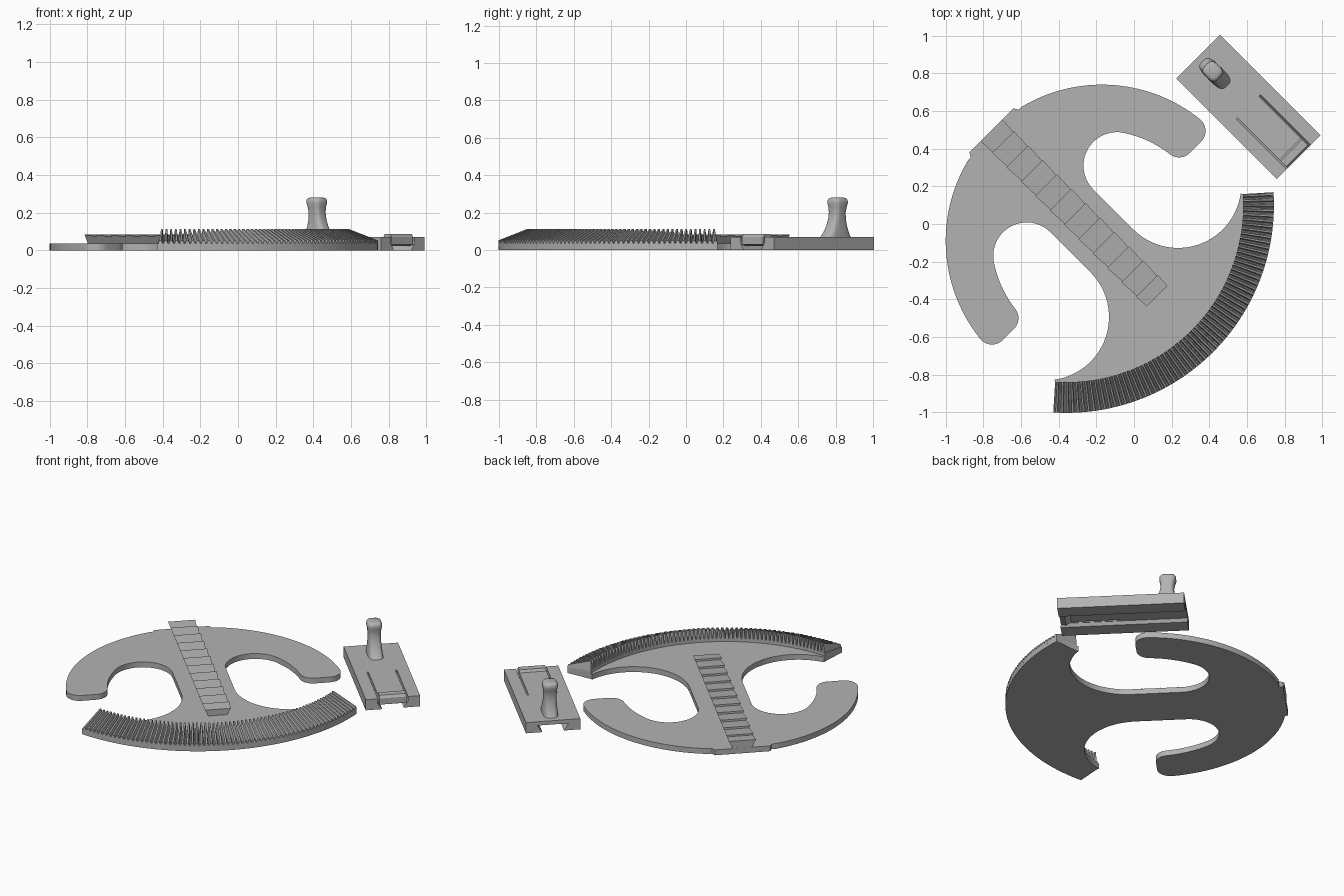
import bpy, bmesh, math
from mathutils import Vector, Matrix

if "Cube" in bpy.data.objects:
    bpy.data.objects.remove(bpy.data.objects["Cube"])

grey = bpy.data.materials.new("plain_grey")
grey.diffuse_color = (0.45, 0.45, 0.45, 1)
grey.use_nodes = True
grey.node_tree.nodes["Principled BSDF"].inputs["Base Color"].default_value = grey.diffuse_color

# Local frames: x runs along the rail, y across it, turned 45 degrees
TURN = Matrix.Rotation(-math.pi / 4, 4, 'Z')
BODY = Matrix.Translation((-0.13, -0.13, 0)) @ TURN
SLIDE = Matrix.Translation((0.607, 0.622, 0)) @ TURN


def finish(name, bm, frame, smooth=None):
    bmesh.ops.recalc_face_normals(bm, faces=bm.faces[:])
    mesh = bpy.data.meshes.new(name)
    bm.to_mesh(mesh)
    bm.free()
    ob = bpy.data.objects.new(name, mesh)
    bpy.context.collection.objects.link(ob)
    ob.matrix_world = frame
    mesh.materials.append(grey)
    if smooth:
        bpy.context.view_layer.objects.active = ob
        ob.select_set(True)
        bpy.ops.object.shade_smooth_by_angle(angle=math.radians(smooth))
        ob.select_set(False)
    return ob


def prism(name, points, vec, frame, smooth=None):
    bm = bmesh.new()
    face = bm.faces.new([bm.verts.new(p) for p in points])
    new = bmesh.ops.extrude_face_region(bm, geom=[face])["geom"]
    bmesh.ops.translate(bm, vec=vec, verts=[v for v in new if isinstance(v, bmesh.types.BMVert)])
    return finish(name, bm, frame, smooth)


def loft(name, rings, frame, smooth=None):
    bm = bmesh.new()
    loops = [[bm.verts.new(p) for p in ring] for ring in rings]
    n = len(loops[0])
    for a, b in zip(loops, loops[1:]):
        for i in range(n):
            bm.faces.new((a[i], a[(i + 1) % n], b[(i + 1) % n], b[i]))
    bm.faces.new(loops[0])
    bm.faces.new(loops[-1])
    return finish(name, bm, frame, smooth)


def arc(cx, cy, r, a0, a1, n):
    angles = [math.radians(a0 + (a1 - a0) * i / n) for i in range(n + 1)]
    return [(cx + r * math.cos(a), cy + r * math.sin(a)) for a in angles]


# Base plate: half outline, mirrored across the rail axis
DISC, ARC, R_OUT, R_IN, END = -0.057, -0.325, 1.103, 0.94, 48.6
T = 0.035
half = [(-0.887, 0.166), (-0.862, 0.18)]
half += arc(DISC, 0, 0.83, 166, 96.1, 28)
half += arc(DISC - 0.08, 0.7457, 0.08, 90, 0, 8)
half += arc(DISC - 0.08, 0.660, 0.08, 0, -83.1, 8)
half += arc(DISC, 0, 0.585, 98, 122, 9)
half += arc(-0.283, 0.339, 0.178, 123.7, 270, 20)
half += arc(0.018, 0.497, 0.336, -90, 37, 24)
half += arc(ARC, 0, R_IN, END, END, 1)[:1]
half += arc(ARC, 0, R_OUT, END, 0, 28)
outline = half + [(x, -y) for x, y in reversed(half[:-1])]
prism("base_plate", [(x, y, 0) for x, y in outline], (0, 0, T), BODY, 30)

# Bevelled toothed arc
TEETH = 65
step = math.radians(2 * END) / TEETH
rings = []
for k in range(TEETH):
    for frac, h in ((0.0, 0), (0.18, 0), (0.42, 1), (0.76, 1), (0.999, 0)):
        a = -math.radians(END) + (k + frac) * step
        c, s = math.cos(a), math.sin(a)
        section = ((R_IN, 0.02), (R_IN, 0.055 + 0.057 * h),
                   (R_IN + 0.012, 0.055 + 0.057 * h),
                   (R_OUT, 0.036 + 0.016 * h), (R_OUT, 0.02))
        rings.append([(ARC + r * c, r * s, z) for r, z in section])
loft("toothed_arc", rings, BODY)

# Dovetail rail with shallow ratchet steps
marks = [-0.887] + [-0.80 + 0.108 * k for k in range(11)] + [0.357]
rings = []
for u0, u1 in zip(marks, marks[1:]):
    for u, z in ((u0 + 0.0005, 0.083), (u1, 0.083 - 0.012 * (u1 - u0) / 0.108)):
        w = 0.055 + 0.027 * (z - 0.03) / 0.053
        rings.append([(u, -0.055, 0.03), (u, 0.055, 0.03), (u, w, z), (u, -w, z)])
loft("ratchet_rail", rings, BODY)

# Slider block: grooved rear half, then two side cheeks around the tongue
L, W, H, G = 0.378, 0.164, 0.07, 0.045
side = [(W, 0), (W, H), (0.091, H), (0.091, G), (0.095, G), (0.065, 0)]
rear = [(0.065, 0), (W, 0), (W, H)]
rear = rear + [(-y, z) for y, z in reversed(rear)] + [(-0.095, G), (0.095, G)]
prism("slider_block", [(-L, y, z) for y, z in rear], (L, 0, 0), SLIDE)
for label, sgn in (("left", 1), ("right", -1)):
    prism("slider_cheek_" + label, [(0, sgn * y, z) for y, z in side], (L, 0, 0), SLIDE)

# Spring tongue with a raised catch at its tip
tongue = [(0, G), (0, H), (0.315, H), (0.325, 0.086), (0.366, 0.086),
          (0.377, H), (0.377, 0.03), (0.345, 0.022), (0.315, G)]
prism("spring_tongue", [(u, -0.081, z) for u, z in tongue], (0, 0.162, 0), SLIDE)

# Flared finger knob: height, centre, half length, half width
profile = [(0.065, -0.25, 0.096, 0.046), (0.078, -0.252, 0.086, 0.045), (0.10, -0.256, 0.070, 0.043),
           (0.13, -0.259, 0.056, 0.040), (0.165, -0.262, 0.045, 0.038),
           (0.20, -0.264, 0.040, 0.038), (0.23, -0.266, 0.044, 0.041),
           (0.25, -0.267, 0.050, 0.045), (0.268, -0.267, 0.049, 0.044),
           (0.277, -0.267, 0.042, 0.037), (0.281, -0.267, 0.030, 0.026)]


def rounded(z, cx, a, b, n=32):
    ring = []
    for i in range(n):
        t = 2 * math.pi * i / n
        c, s = math.cos(t), math.sin(t)
        ring.append((cx + a * math.copysign(abs(c) ** 0.6, c),
                     b * math.copysign(abs(s) ** 0.6, s), z))
    return ring


loft("finger_knob", [rounded(*p) for p in profile], SLIDE, 50)
